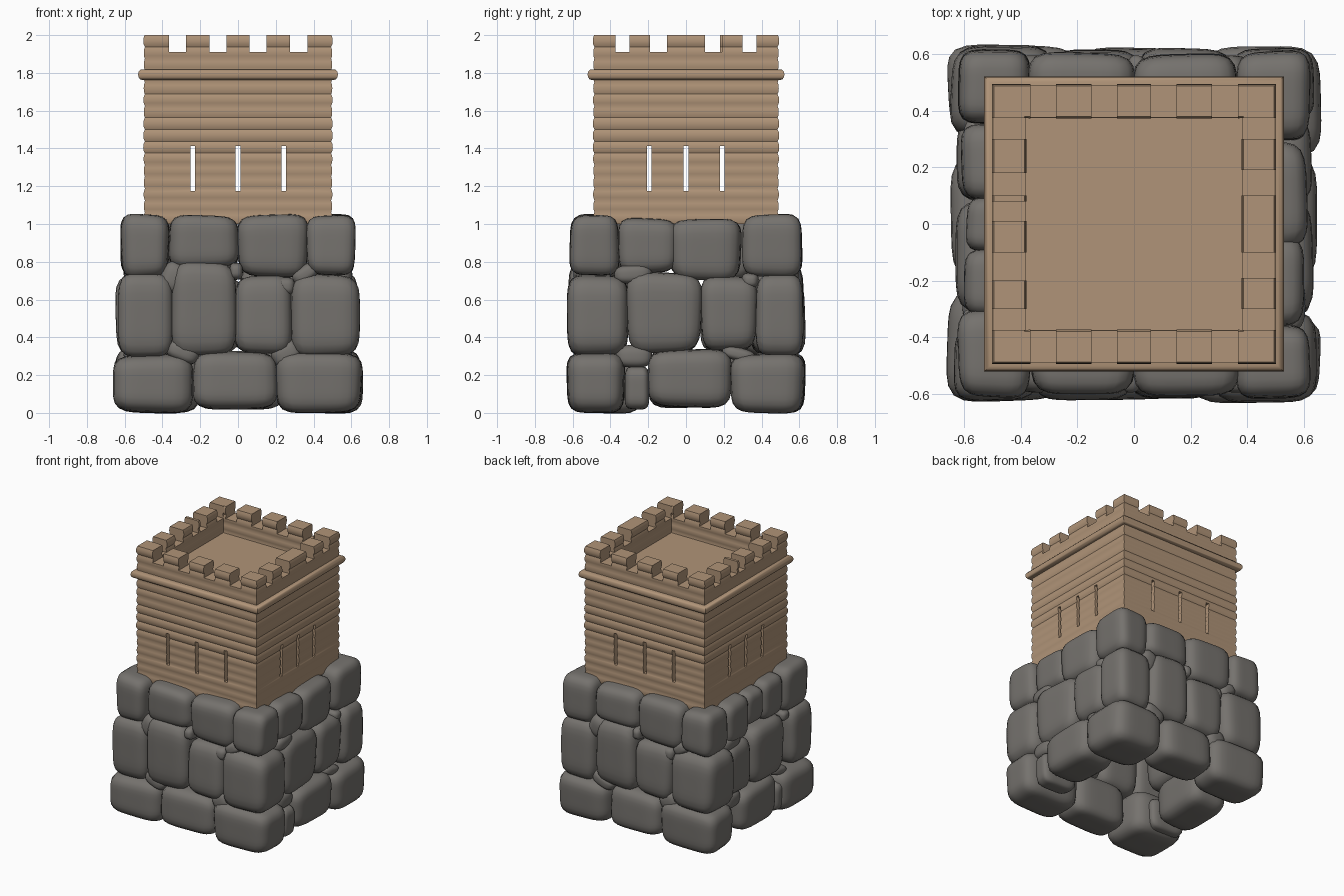
import bpy, bmesh, math, random
from mathutils import Vector, Matrix

if "Cube" in bpy.data.objects:
    bpy.data.objects.remove(bpy.data.objects["Cube"])

random.seed(4)


def material(name, rgb):
    m = bpy.data.materials.new(name)
    m.diffuse_color = (*rgb, 1)
    m.use_nodes = True
    m.node_tree.nodes["Principled BSDF"].inputs["Base Color"].default_value = m.diffuse_color
    return m


WOOD = material("tan_wood", (0.434, 0.296, 0.188))
STONE = material("grey_stone", (0.178, 0.168, 0.155))


def finish(name, bm, mat, angle=40):
    bmesh.ops.recalc_face_normals(bm, faces=bm.faces)
    me = bpy.data.meshes.new(name)
    bm.to_mesh(me)
    bm.free()
    ob = bpy.data.objects.new(name, me)
    bpy.context.collection.objects.link(ob)
    if mat:
        me.materials.append(mat)
        select(ob)
        bpy.ops.object.shade_smooth_by_angle(angle=math.radians(angle))
    return ob


def select(ob):
    bpy.ops.object.select_all(action='DESELECT')
    ob.select_set(True)
    bpy.context.view_layer.objects.active = ob


def ring(name, profile, mat):
    """Sweep a closed (offset, z) profile around the rectangular tower plan."""
    bm = bmesh.new()
    loops = [[bm.verts.new((sx * (0.495 + o), sy * (0.487 + o), z))
              for sx, sy in ((1, 1), (-1, 1), (-1, -1), (1, -1))] for o, z in profile]
    for a, b in zip(loops, loops[1:] + loops[:1]):
        for i in range(4):
            j = (i + 1) % 4
            bm.faces.new((a[i], a[j], b[j], b[i]))
    return finish(name, bm, mat)


def boxes(name, ranges, mat=None):
    bm = bmesh.new()
    for x0, x1, y0, y1, z0, z1 in ranges:
        m = Matrix.Translation(((x0 + x1) / 2, (y0 + y1) / 2, (z0 + z1) / 2))
        m = m @ Matrix.Diagonal((x1 - x0, y1 - y0, z1 - z0, 1))
        bmesh.ops.create_cube(bm, size=1, matrix=m)
    return finish(name, bm, mat)


# Plank wall: scalloped outside and inside, hollow
N = 16
outer = []
for k in range(N):
    bulge = random.uniform(0.003, 0.007)
    for s in range(4):
        t = s / 4
        outer.append((bulge * math.sin(math.pi * t) ** 0.6 if s else -0.002, 1 + (k + t) / N))
outer.append((0, 2.0))
inner = [(-0.108 - o, z) for o, z in reversed(outer)]
wall = ring("plank_wall", outer + inner, WOOD)

# Cutters: battlement gaps and arrow slits
gaps = [(a, b, -1, 1, 1.91, 2.1) for a, b in
        ((-.365, -.275), (-.15, -.06), (.06, .15), (.275, .368))]
gaps += [(.372, 1, a, b, 1.91, 2.1) for a, b in
         ((-.374, -.30), (-.19, -.10), (.10, .19), (.30, .374))]
gaps += [(-1, -.372, a, b, 1.91, 2.1) for a, b in
         ((-.374, -.30), (-.20, -.10), (.01, .08), (.10, .18), (.30, .374))]
slits_y = [(c - .012, c + .012, -1, 1, 1.175, 1.412) for c in (-.24, 0, .242)]
slits_x = [(-1, 1, c - .012, c + .012, 1.175, 1.412) for c in (-.195, 0, .192)]
for ranges in (gaps, slits_y, slits_x):
    cutter = boxes("cutter", ranges)
    cutter.hide_render = True
    mod = wall.modifiers.new("cut", 'BOOLEAN')
    mod.operation, mod.solver, mod.object = 'DIFFERENCE', 'EXACT', cutter
    select(wall)
    bpy.ops.object.modifier_apply(modifier="cut")
    bpy.data.objects.remove(cutter)

# Rounded ledge and roof floor
arc = [math.radians(a) for a in range(-90, 91, 30)]
ring("ledge", [(-.02, 1.763)] + [(.014 + .02 * math.cos(a), 1.791 + .028 * math.sin(a))
                                for a in arc] + [(-.02, 1.819)], WOOD)
boxes("roof_floor", [(-.4, .4, -.4, .4, 1.765, 1.8)], WOOD)


def stone(name, x, y, z, power=4.8, tilt=None, wobble=0.05):
    """Rounded boulder filling the given x, y and z ranges."""
    bm = bmesh.new()
    bmesh.ops.create_cube(bm, size=2)
    bmesh.ops.subdivide_edges(bm, edges=bm.edges, cuts=9, use_grid_fill=True)
    shear = [random.uniform(-wobble, wobble) for _ in range(6)]
    centre = Vector([(r[0] + r[1]) / 2 for r in (x, y, z)])
    half = [(r[1] - r[0]) / 2 for r in (x, y, z)]
    rot = Matrix.Rotation(tilt[1], 3, tilt[0]) if tilt else Matrix.Identity(3)
    for v in bm.verts:
        c = Vector([math.tan(q * math.pi / 4) for q in v.co])
        c /= sum(abs(q) ** power for q in c) ** (1 / power)
        s = Vector((c.x * (1 + shear[0] * c.z + shear[1] * c.y),
                    c.y * (1 + shear[2] * c.z + shear[3] * c.x),
                    c.z * (1 + shear[4] * c.x + shear[5] * c.y)))
        v.co = centre + rot @ Vector([s[i] * half[i] for i in range(3)])
    return finish(name, bm, STONE, 60)


def turned(r):
    return (-r[1], -r[0])


def both(name, x, y, z):
    stone("front_" + name, x, y, z)
    stone("back_" + name, turned(x), turned(y), z)


# Corner stones, each pair a half turn apart
both("right_low_corner_stone", (.20, .655), (-.63, -.325), (.0, .32))
both("left_low_corner_stone", (-.66, -.24), (-.625, -.235), (.0, .31))
both("right_middle_corner_stone", (.28, .645), (-.63, -.305), (.30, .73))
both("left_middle_corner_stone", (-.635, -.345), (-.62, -.37), (.30, .735))
both("right_top_corner_stone", (.365, .62), (-.615, -.355), (.73, 1.045))
both("left_top_corner_stone", (-.62, -.365), (-.61, -.30), (.72, 1.05))

# Front and back course stones
both("low_stone", (-.235, .205), (-.62, -.34), (.02, .325))
both("middle_stone_a", (-.35, -.01), (-.62, -.34), (.31, .795))
both("middle_stone_b", (-.02, .29), (-.615, -.34), (.315, .725))
both("top_stone_a", (-.365, .005), (-.60, -.33), (.77, 1.045))
both("top_stone_b", (0, .37), (-.605, -.33), (.72, 1.05))

# Right and left course stones
for side in (1, -1):
    name = "right" if side > 0 else "left"
    rows = [((-.325, -.195), (.02, .245), .62), ((-.20, .24), (.03, .335), .645),
            ((-.31, .08), (.32, .74), .63), ((.08, .375), (.33, .725), .625)]
    if side > 0:
        rows += [((-.355, -.05), (.74, 1.03), .60), ((-.085, .29), (.705, 1.025), .61)]
    else:
        rows += [((-.32, -.09), (.74, 1.03), .60), ((-.10, .10), (.76, 1.02), .59),
                 ((.09, .35), (.71, 1.03), .61)]
    for i, (y, z, out) in enumerate(rows):
        x = (.34, out) if side > 0 else (-out, -.34)
        stone(f"{name}_course_stone_{i}", x, y, z)

# Small filler stones: position along wall, height, half sizes, tilt
fill_front = [(-.345, .715, .065, .085, .4), (-.01, .75, .035, .045, 0), (.25, .67, .05, .048, 0),
              (.355, .735, .07, .045, -.6), (-.295, .32, .09, .05, .4), (.255, .315, .08, .06, -.5)]
fill_side = [(-.275, .30, .095, .06, 0), (.28, .31, .09, .035, -.25),
             (-.28, .735, .10, .05, .05), (.34, .70, .045, .04, 0)]
for side, name in ((1, "front"), (-1, "back")):
    for i, (p, h, a, b, t) in enumerate(fill_front):
        c, d = side * p, -side * .53
        stone(f"{name}_filler_{i}", (c - a, c + a), (d - .065, d + .065), (h - b, h + b),
              2.8, ('Y', side * t))
for side, name in ((1, "right"), (-1, "left")):
    for i, (p, h, a, b, t) in enumerate(fill_side):
        c, d = side * p, side * .54
        stone(f"{name}_filler_{i}", (d - .065, d + .065), (c - a, c + a), (h - b, h + b),
              2.8, ('X', side * t))
